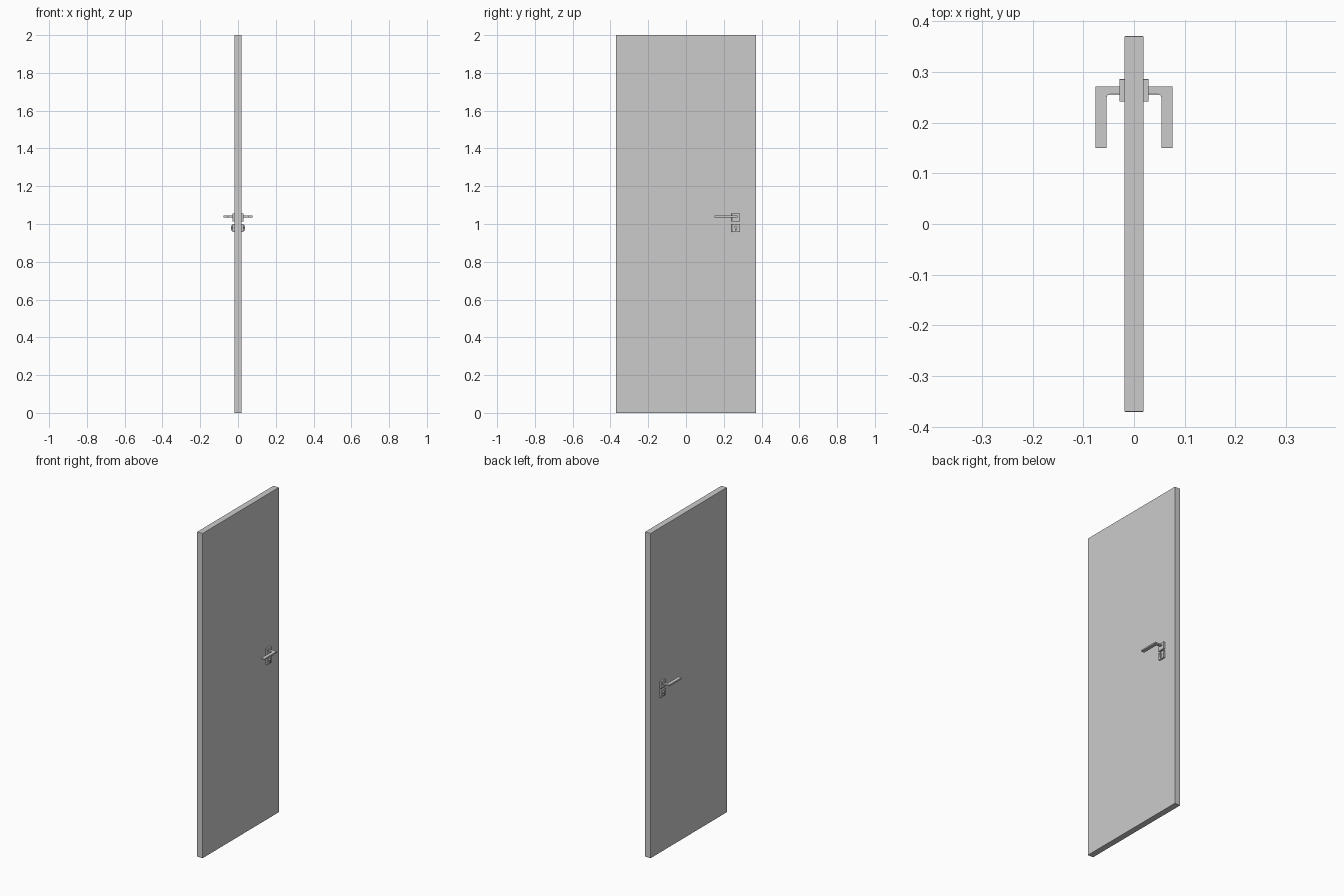
import bpy, bmesh, math

if "Cube" in bpy.data.objects:
    bpy.data.objects.remove(bpy.data.objects["Cube"])

FACE = 0.019      # half thickness of the door leaf
LOCK_Y = 0.264    # shared axis of handle and lock


def finish(name, bm, bevel=0.0):
    bmesh.ops.recalc_face_normals(bm, faces=bm.faces)
    mesh = bpy.data.meshes.new(name)
    bm.to_mesh(mesh)
    bm.free()
    ob = bpy.data.objects.new(name, mesh)
    bpy.context.collection.objects.link(ob)
    if bevel:
        mod = ob.modifiers.new("edge_softening", 'BEVEL')
        mod.width = bevel
        mod.segments = 2
        mod.limit_method = 'ANGLE'
    return ob


def box(name, lo, hi, bevel=0.0):
    bm = bmesh.new()
    bmesh.ops.create_cube(bm, size=1)
    for v in bm.verts:
        v.co = [(a + b) / 2 + c * (b - a) for a, b, c in zip(lo, hi, v.co)]
    return finish(name, bm, bevel)


def prism(name, points, offset, bevel=0.0):
    bm = bmesh.new()
    face = bm.faces.new([bm.verts.new(p) for p in points])
    ext = bmesh.ops.extrude_face_region(bm, geom=[face])
    verts = [g for g in ext['geom'] if isinstance(g, bmesh.types.BMVert)]
    bmesh.ops.translate(bm, vec=offset, verts=verts)
    return finish(name, bm, bevel)


# door leaf
box("door_leaf", (-FACE, -0.371, 0), (FACE, 0.371, 2), 0.0015)

# lever outline in plan, with a rounded inner corner
fillet = [(0.048 + 0.006 * math.sin(a), 0.250 + 0.006 * math.cos(a))
          for a in [i * math.pi / 8 for i in range(5)]]
lever = [(0.026, 0.256)] + fillet + [(0.054, 0.150), (0.076, 0.150),
                                     (0.076, 0.272), (0.026, 0.272)]

# euro cylinder outline: round barrel above a narrower rounded tail
barrel = [(LOCK_Y + 0.0075 * math.cos(a), 0.984 + 0.0075 * math.sin(a))
          for a in [math.radians(-50 + i * 20) for i in range(15)]]
tail = [(LOCK_Y + 0.0045 * math.cos(a), 0.969 + 0.0045 * math.sin(a))
        for a in [math.radians(180 + i * 30) for i in range(7)]]
cylinder = barrel + tail

# matching furniture on both faces
for side, s in (("right", 1), ("left", -1)):
    def plate(name, z0, z1):
        x0, x1 = sorted((s * (FACE - 0.001), s * 0.029))
        box(f"{name}_{side}", (x0, LOCK_Y - 0.022, z0),
            (x1, LOCK_Y + 0.022, z1), 0.001)

    plate("handle_rosette", 1.012, 1.056)
    plate("lock_rosette", 0.957, 1.001)
    prism(f"lever_{side}", [(s * x, y, 1.035) for x, y in lever],
          (0, 0, 0.009), 0.0008)
    prism(f"lock_cylinder_{side}", [(s * 0.027, y, z) for y, z in cylinder],
          (s * 0.010, 0, 0))
